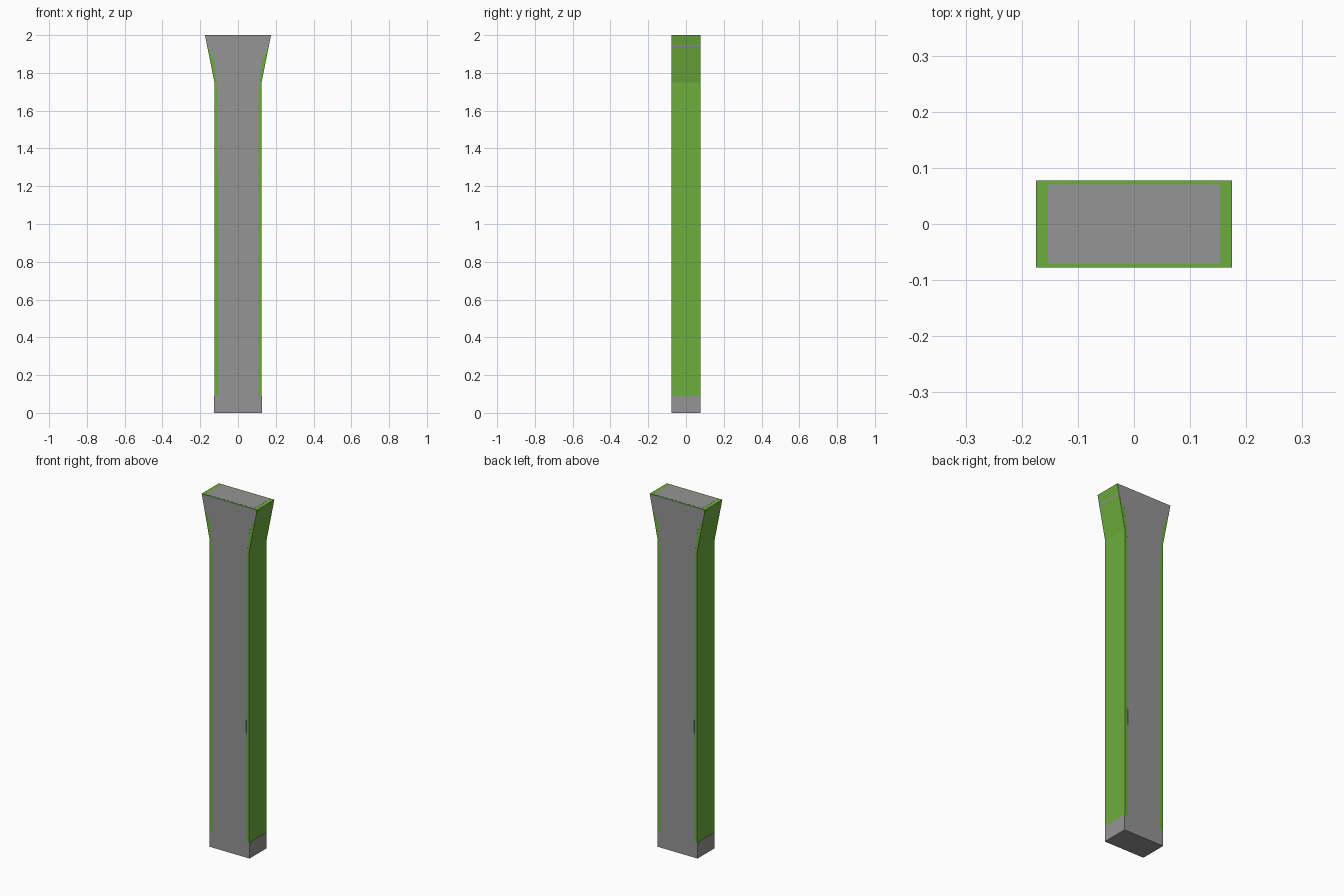
import bpy, bmesh

if "Cube" in bpy.data.objects:
    bpy.data.objects.remove(bpy.data.objects["Cube"])


def material(name, rgb):
    mat = bpy.data.materials.new(name)
    mat.diffuse_color = (*rgb, 1)
    mat.use_nodes = True
    mat.node_tree.nodes["Principled BSDF"].inputs["Base Color"].default_value = mat.diffuse_color
    return mat


green = material("green", (0.155, 0.42, 0.045))
grey = material("grey", (0.30, 0.30, 0.30))


def prism(name, half, depth, mat):
    """Mirror a half profile (x, z) listed bottom to top and extrude it along y."""
    outline = half + [(-x, z) for x, z in reversed(half)]
    bm = bmesh.new()
    face = bm.faces.new([bm.verts.new((x, -depth, z)) for x, z in outline])
    new = bmesh.ops.extrude_face_region(bm, geom=[face])["geom"]
    verts = [v for v in new if isinstance(v, bmesh.types.BMVert)]
    bmesh.ops.translate(bm, verts=verts, vec=(0, 2 * depth, 0))
    bmesh.ops.recalc_face_normals(bm, faces=bm.faces)
    mesh = bpy.data.meshes.new(name)
    bm.to_mesh(mesh)
    bm.free()
    mesh.materials.append(mat)
    obj = bpy.data.objects.new(name, mesh)
    bpy.context.collection.objects.link(obj)
    return obj


# Green outer post with flared head
prism("post_shell", [(0.125, 0.08), (0.125, 1.75), (0.175, 1.9995)], 0.0773, green)

# Grey core, showing as front and back panels and a thin side stripe
prism("post_core", [(0.105, 0.08), (0.108, 1.70), (0.127, 1.87),
                    (0.1638, 1.94), (0.170, 1.998)], 0.0775, grey)

# Grey foot block
prism("foot_block", [(0.127, 0.0), (0.127, 0.09)], 0.0775, grey)

# Grey top inlay
prism("top_inlay", [(0.153, 1.98), (0.153, 2.0)], 0.07, grey)
